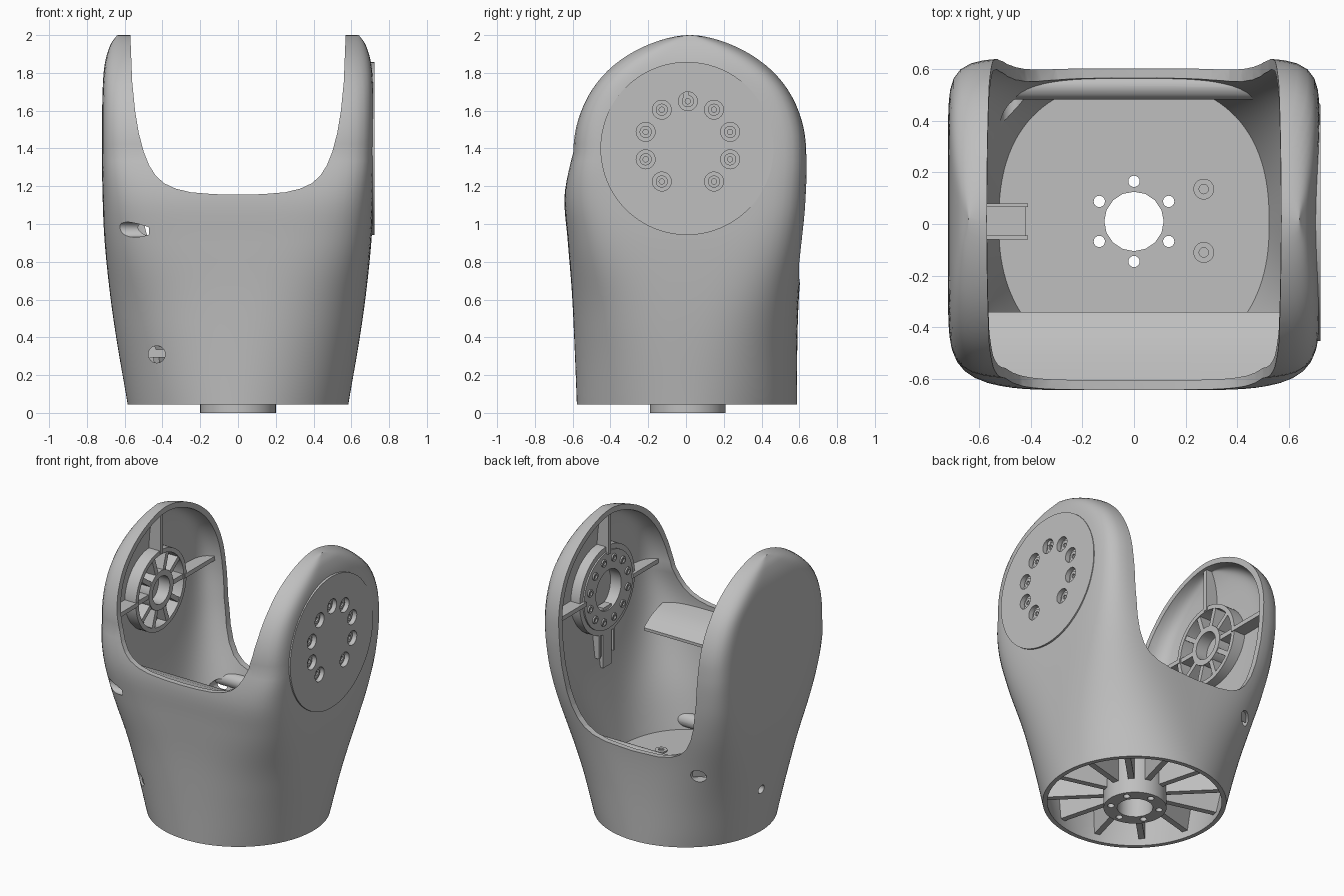
import bpy, bmesh, math
from mathutils import Vector, Matrix

if "Cube" in bpy.data.objects:
    bpy.data.objects.remove(bpy.data.objects["Cube"])

grey = bpy.data.materials.new("satin_grey")
grey.diffuse_color = (0.52, 0.52, 0.52, 1)
grey.use_nodes = True
grey.node_tree.nodes["Principled BSDF"].inputs["Base Color"].default_value = grey.diffuse_color
X, Y, Z = Vector((1, 0, 0)), Vector((0, 1, 0)), Vector((0, 0, 1))
HUB_Z = 1.415                      # pivot height in the ears


def make(name, bm):
    bmesh.ops.recalc_face_normals(bm, faces=bm.faces)
    me = bpy.data.meshes.new(name)
    bm.to_mesh(me)
    bm.free()
    me.materials.append(grey)
    ob = bpy.data.objects.new(name, me)
    bpy.context.collection.objects.link(ob)
    return ob


def place(loc, axis):
    return Matrix.Translation(loc) @ Z.rotation_difference(axis).to_matrix().to_4x4()


def cyl(bm, r, h, loc, axis=Z, n=32):
    bmesh.ops.create_cone(bm, cap_ends=True, segments=n, radius1=r, radius2=r,
                          depth=h, matrix=place(loc, axis))


def tube(bm, r0, r1, h, loc, axis=Z, n=64):
    m = place(loc, axis)
    prof = [(r0, -h / 2), (r1, -h / 2), (r1, h / 2), (r0, h / 2)]
    loops = [[bm.verts.new(m @ Vector((r * math.cos(t * math.tau / n), r * math.sin(t * math.tau / n), z)))
              for t in range(n)] for r, z in prof]
    for a, b in zip(loops, loops[1:] + loops[:1]):
        for i in range(n):
            bm.faces.new((a[i], a[(i + 1) % n], b[(i + 1) % n], b[i]))


def box(bm, lo, hi, m=Matrix()):
    lo, hi = Vector(lo), Vector(hi)
    bmesh.ops.create_cube(bm, size=1, matrix=m @ Matrix.Translation((lo + hi) / 2)
                          @ Matrix.Diagonal((*(hi - lo), 1)))


def prism(bm, pts, d):
    """Extrude a closed 3D polygon by vector d."""
    f = bm.faces.new([bm.verts.new(p) for p in pts])
    r = bmesh.ops.extrude_face_region(bm, geom=[f])
    bmesh.ops.translate(bm, vec=d, verts=[v for v in r["geom"] if isinstance(v, bmesh.types.BMVert)])


def cut(ob, cutter, op='DIFFERENCE', keep=False):
    mod = ob.modifiers.new("cut", 'BOOLEAN')
    mod.operation, mod.object, mod.solver = op, cutter, 'EXACT'
    bpy.context.view_layer.objects.active = ob
    bpy.ops.object.modifier_apply(modifier=mod.name)
    if not keep:
        bpy.data.objects.remove(cutter)


# body sections: z, half width, front y, back y, squareness front, squareness back
ROWS = [(0.0, .578, -.577, .588, 2, 2), (.05, .585, -.578, .588, 2, 2), (.4, .645, -.592, .59, 2.4, 2.6),
        (.65, .68, -.605, .60, 3.0, 3.6), (.92, .707, -.627, .627, 4.4, 5.5), (1.15, .717, -.643, .64, 6, 8),
        (1.38, .72, -.60, .64, 8.5, 10), (1.7, .717, -.5, .6, 9, 10), (1.85, .705, -.4, .5, 7, 7),
        (1.95, .675, -.3, .4, 5, 5), (2.0, .64, -.2, .3, 4, 4)]


def section(z):
    """Smooth (Hermite) interpolation of the section table."""
    k = max(i for i in range(len(ROWS) - 1) if ROWS[i][0] <= z)
    p, q = ROWS[k], ROWS[k + 1]
    o, r = ROWS[max(k - 1, 0)], ROWS[min(k + 2, len(ROWS) - 1)]
    h = q[0] - p[0]
    t = (z - p[0]) / h
    out = [z]
    for j in range(1, 6):
        m0 = (q[j] - o[j]) / (q[0] - o[0]) * h
        m1 = (r[j] - p[j]) / (r[0] - p[0]) * h
        out.append((2 * t**3 - 3 * t**2 + 1) * p[j] + (t**3 - 2 * t**2 + t) * m0
                   + (3 * t**2 - 2 * t**3) * q[j] + (t**3 - t**2) * m1)
    return out


def body(name, off, z0, z1=None, thick=0, n=128):
    """Loft from round base to squared fork with an arched top, inset by off (sides get thicker lower down)."""
    top = 1.38 if z1 is None else z1
    rows = []
    for i in range(29):
        z, a, f, b, nf, nb = section(z0 + (top - z0) * i / 28)
        rows.append((z, a - off - thick * max(0, 1.38 - z), f + off, b - off, nf, nb))
    if z1 is None:
        R = .62 - off
        for i in range(1, 23):
            t = math.radians(88.5) * i / 22
            z = 1.38 + R * math.sin(t)
            _, a, _, _, nf, nb = section(z)
            rows.append((z, a - off, .02 - R * math.cos(t), .02 + R * math.cos(t), nf, nb))
    bm = bmesh.new()
    loops = []
    for z, a, f, b, nf, nb in rows:
        c, h, loop = (f + b) / 2, (b - f) / 2, []
        for i in range(n):
            u, v = math.cos(i * math.tau / n), math.sin(i * math.tau / n)
            e = nb if v > 0 else nf
            r = (abs(u) ** e + abs(v) ** e) ** (-1 / e)
            loop.append(bm.verts.new((a * u * r, c + h * v * r, z)))
        loops.append(loop)
    for p, q in zip(loops, loops[1:]):
        for i in range(n):
            bm.faces.new((p[i], p[(i + 1) % n], q[(i + 1) % n], q[i]))
    bm.faces.new(loops[0][::-1])
    bm.faces.new(loops[-1])
    return make(name, bm)


def u_cutter(half, y0, y1):
    pts = [(-x, y0, z) for x, z in reversed(half)] + [(x, y0, z) for x, z in half[1:]]
    bm = bmesh.new()
    prism(bm, pts, Y * (y1 - y0))
    return make("u_cutter", bm)


# fork shell: hollow loft, floor plate left between two cavities
shell = body("fork_shell", 0, .045)
limit = body("limit_helper", .015, .06)
limit.hide_render = True
cut(shell, body("upper_cavity", .038, .335, thick=.07))
cut(shell, body("lower_cavity", .03, 0, .29))
cut(shell, u_cutter([(0, 1.155), (.13, 1.158), (.25, 1.168), (.33, 1.187), (.39, 1.215), (.435, 1.255), (.47, 1.31),
                     (.5, 1.385), (.525, 1.48), (.545, 1.6), (.56, 1.75), (.57, 2.0), (.57, 2.2)], -1, 0))
cut(shell, u_cutter([(0, .68), (.2, .69), (.3, .71), (.37, .745), (.42, .795), (.46, .87), (.49, .97), (.52, 1.15),
                     (.545, 1.45), (.56, 1.7), (.57, 2.0), (.57, 2.2)], -.02, 1))


# drilled holes: hub bore, hub bolts, ear bolts, side openings
def hub_drill():
    bm = bmesh.new()
    cyl(bm, .115, 1, (0, .01, .2), n=16)
    for i in range(6):
        t = math.radians(90 + 60 * i)
        cyl(bm, .022, 1, (.155 * math.cos(t), .01 + .155 * math.sin(t), .2), n=16)
    return make("hub_drill", bm)


def ear_drill():
    bm = bmesh.new()
    for y, z in BOLTS:
        cyl(bm, .05, .1, (.738, y, z), X)
    return make("ear_drill", bm)


BOLTS = [(.01 + .235 * math.sin(i * math.tau / 10), HUB_Z + .235 * math.cos(i * math.tau / 10))
         for i in range(10) if i != 5]
cut(shell, hub_drill())
cut(shell, ear_drill())
bm = bmesh.new()
cyl(bm, .045, .3, (-.43, -.5, .31), Y)
cyl(bm, .04, .3, (-.62, -.575, .97), X)
cyl(bm, .045, .3, (-.47, .52, .6), Y)
cyl(bm, .03, .2, (-.65, .08, .38), X)
cut(shell, make("side_drill", bm))

# flush round cover on the right ear with counterbored screws
bm = bmesh.new()
cyl(bm, .458, .03, (.707, .005, 1.4), X, 96)
cover = make("ear_cover", bm)
cut(cover, ear_drill())
bm = bmesh.new()
for y, z in BOLTS:
    tube(bm, .014, .032, .016, (.692, y, z), X, 24)
make("cover_screws", bm)

# base hub, with spokes under the floor
bm = bmesh.new()
cyl(bm, .2, .34, (0, .01, .17), n=64)
hub = make("base_hub", bm)
cut(hub, hub_drill())
bm = bmesh.new()
for i in range(12):
    box(bm, (.185, -.02, .1), (.66, .02, .295), Matrix.Rotation(math.radians(15 + 30 * i), 4, 'Z'))
spokes = make("base_spokes", bm)
cut(spokes, limit, 'INTERSECT', True)

# floor screws
bm = bmesh.new()
for y in (.135, -.11):
    tube(bm, .018, .04, .012, (.27, y, .338), n=32)
make("floor_screws", bm)

# ribs inside both ears
for s, side in ((-1, "left"), (1, "right")):
    x0, x1 = sorted((s * .59, s * .75))
    bm = bmesh.new()
    for deg in (0, 90, 180):
        m = Matrix.Translation((0, 0, HUB_Z)) @ Matrix.Rotation(math.radians(deg), 4, 'X')
        box(bm, (x0, .255, -.015), (x1, .64, .015), m)
    ribs = make(side + "_ear_ribs", bm)
    cut(ribs, limit, 'INTERSECT', True)

# left ear: spoked bearing wheel
C = Vector((-.645, 0, HUB_Z))
bm = bmesh.new()
tube(bm, .25, .28, .1, C, X)
tube(bm, .095, .135, .1, C, X)
for i in range(10):
    m = Matrix.Translation(C) @ Matrix.Rotation(i * math.tau / 10, 4, 'X')
    box(bm, (-.05, .125, -.016), (.045, .255, .016), m)
make("left_bearing_wheel", bm)

# right ear: bolted ring and cable bracket
C = Vector((.645, 0, HUB_Z))
bm = bmesh.new()
tube(bm, .14, .27, .09, C, X)
tube(bm, .27, .305, .07, C, X)
for i in range(12):
    t = math.radians(15 + 30 * i)
    tube(bm, .014, .026, .016, C + Vector((-.047, .215 * math.cos(t), .215 * math.sin(t))), X, 16)
make("right_bearing_ring", bm)
bm = bmesh.new()
box(bm, (.61, -.045, .88), (.66, .045, 1.3))
box(bm, (.625, -.09, .96), (.67, .09, 1.16))
for y in (-.09, .07):
    box(bm, (.612, y, .96), (.63, y + .02, 1.16))
make("cable_bracket", bm)

# curved shelf behind the front rim
bm = bmesh.new()
arc = [(-.34, 1.03), (-.41, 1.08), (-.5, 1.115), (-.61, 1.135)]
prism(bm, [(-.565, y, z) for y, z in arc] + [(-.565, y, z - .02) for y, z in reversed(arc)], X * 1.13)
shelf = make("front_shelf", bm)
cut(shelf, limit, 'INTERSECT', True)

# cross bars along the front and back walls
for y, z, name in ((.53, .63, "back_bar"), (-.49, .39, "front_bar")):
    bm = bmesh.new()
    cyl(bm, .048, 1.06, (0, y, z), X)
    bar = make(name, bm)
    cut(bar, limit, 'INTERSECT', True)

# cable clip on the left wall
bm = bmesh.new()
for y in (-.06, .065):
    box(bm, (-.6, y, .45), (-.41, y + .015, .56))
box(bm, (-.6, -.05, .45), (-.42, .07, .54))
make("cable_clip", bm)

# smooth shading with crisp edges
bpy.data.objects.remove(limit)
for ob in bpy.context.collection.objects:
    bpy.ops.object.select_all(action='DESELECT')
    ob.select_set(True)
    bpy.context.view_layer.objects.active = ob
    bpy.ops.object.shade_smooth_by_angle(angle=math.radians(30))
